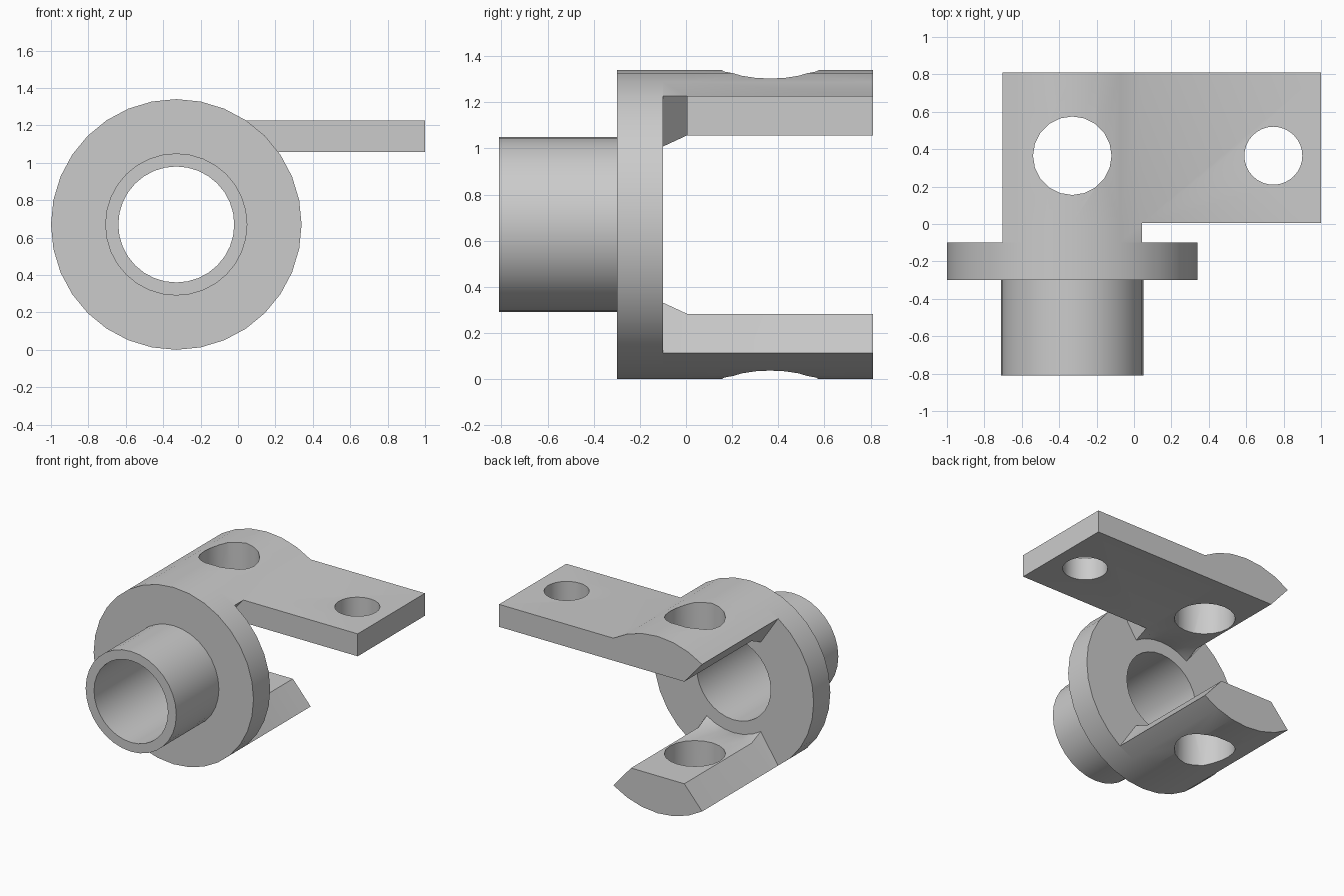
import bpy, bmesh
from math import sin, cos, pi, radians

cube = bpy.data.objects.get("Cube")
if cube:
    bpy.data.objects.remove(cube, do_unlink=True)

CX, CZ = -0.33, 0.67               # axis of the sleeve
R_FLANGE, R_ROOT = 0.67, 0.407
Y_BACK, Y_MID, Y_END = -0.1, 0.005, 0.81
FLAT_Z, FLAT_X = 0.387, 0.223      # inner flat of each jaw
SEGS = 32

grey = bpy.data.materials.new("light grey")
grey.use_nodes = True
colour = (0.6, 0.6, 0.6, 1)
grey.diffuse_color = colour
grey.node_tree.nodes["Principled BSDF"].inputs["Base Color"].default_value = colour


def finish(name, bm):
    bmesh.ops.recalc_face_normals(bm, faces=bm.faces)
    mesh = bpy.data.meshes.new(name)
    bm.to_mesh(mesh)
    bm.free()
    obj = bpy.data.objects.new(name, mesh)
    bpy.context.collection.objects.link(obj)
    mesh.materials.append(grey)
    return obj


def activate(obj):
    bpy.ops.object.select_all(action='DESELECT')
    obj.select_set(True)
    bpy.context.view_layer.objects.active = obj


def smooth(obj):
    activate(obj)
    bpy.ops.object.shade_smooth_by_angle(angle=radians(30))


def drill(obj, x, y, radius, segments):
    """Cut a vertical round hole right through an object."""
    bpy.ops.mesh.primitive_cylinder_add(vertices=segments, radius=radius, depth=4,
                                        location=(x, y, CZ))
    cutter = bpy.context.object
    cutter.name = "hole_cutter"
    cutter.hide_render = True
    cutter.data.materials.append(grey)
    activate(obj)
    mod = obj.modifiers.new("hole", 'BOOLEAN')
    mod.operation = 'DIFFERENCE'
    mod.solver = 'EXACT'
    mod.object = cutter
    bpy.ops.object.modifier_apply(modifier=mod.name)
    bpy.data.objects.remove(cutter, do_unlink=True)


# Flanged sleeve: a closed profile (radius, y) turned around the axis
def make_sleeve():
    profile = [(0.31, -0.81), (0.38, -0.81), (0.38, -0.3),
               (R_FLANGE, -0.3), (R_FLANGE, Y_BACK), (0.31, Y_BACK)]
    bm = bmesh.new()
    rings = []
    for i in range(SEGS):
        a = 2 * pi * i / SEGS
        rings.append([bm.verts.new((CX + r * sin(a), y, CZ + r * cos(a)))
                      for r, y in profile])
    n = len(profile)
    for i in range(SEGS):
        a, b = rings[i], rings[(i + 1) % SEGS]
        for j in range(n):
            k = (j + 1) % n
            bm.faces.new((a[j], a[k], b[k], b[j]))
    smooth(finish("flanged_sleeve", bm))


# Jaw: curved root on the flange blending into a flat-sided bar
def make_jaw(name, side, plate_end=None):
    bm = bmesh.new()
    angles = [k * 2 * pi / SEGS for k in range(-3, 4)]
    outer = [(R_FLANGE * sin(a), R_FLANGE * cos(a)) for a in angles]
    root = [(R_ROOT * sin(a), R_ROOT * cos(a)) for a in reversed(angles)]
    flat = [(FLAT_X * k / 3, FLAT_Z) for k in range(3, -4, -1)]

    def vert(x, y, z):
        return bm.verts.new((CX + x, y, CZ + side * z))

    rings = [[vert(x, y, z) for x, z in outer + inner]
             for inner, y in ((root, Y_BACK), (flat, Y_MID), (flat, Y_END))]
    n, corner = len(rings[0]), len(outer) - 1
    for a, b in zip(rings, rings[1:]):
        for j in range(n):
            if plate_end and a is rings[1] and j == corner:
                continue           # the plate grows from this side
            k = (j + 1) % n
            bm.faces.new((a[j], a[k], b[k], b[j]))
    end = list(rings[2])
    bm.faces.new(rings[0])
    if plate_end:
        # Side plate carried out from the jaw
        near, far = ([vert(plate_end - CX, y, z) for z in (outer[-1][1], FLAT_Z)]
                     for y in (Y_MID, Y_END))
        m, e = rings[1], rings[2]
        bm.faces.new((m[corner], near[0], near[1], m[corner + 1]))
        bm.faces.new((m[corner], near[0], far[0], e[corner]))
        bm.faces.new((m[corner + 1], near[1], far[1], e[corner + 1]))
        bm.faces.new((near[0], near[1], far[1], far[0]))
        end[corner + 1:corner + 1] = far
    bm.faces.new(end)
    return finish(name, bm)


make_sleeve()
upper = make_jaw("upper_jaw_with_plate", 1, plate_end=1.0)
lower = make_jaw("lower_jaw", -1)
for jaw in (upper, lower):
    drill(jaw, CX, 0.365, 0.21, 20)
drill(upper, 0.745, 0.365, 0.155, SEGS)
for jaw in (upper, lower):
    smooth(jaw)
